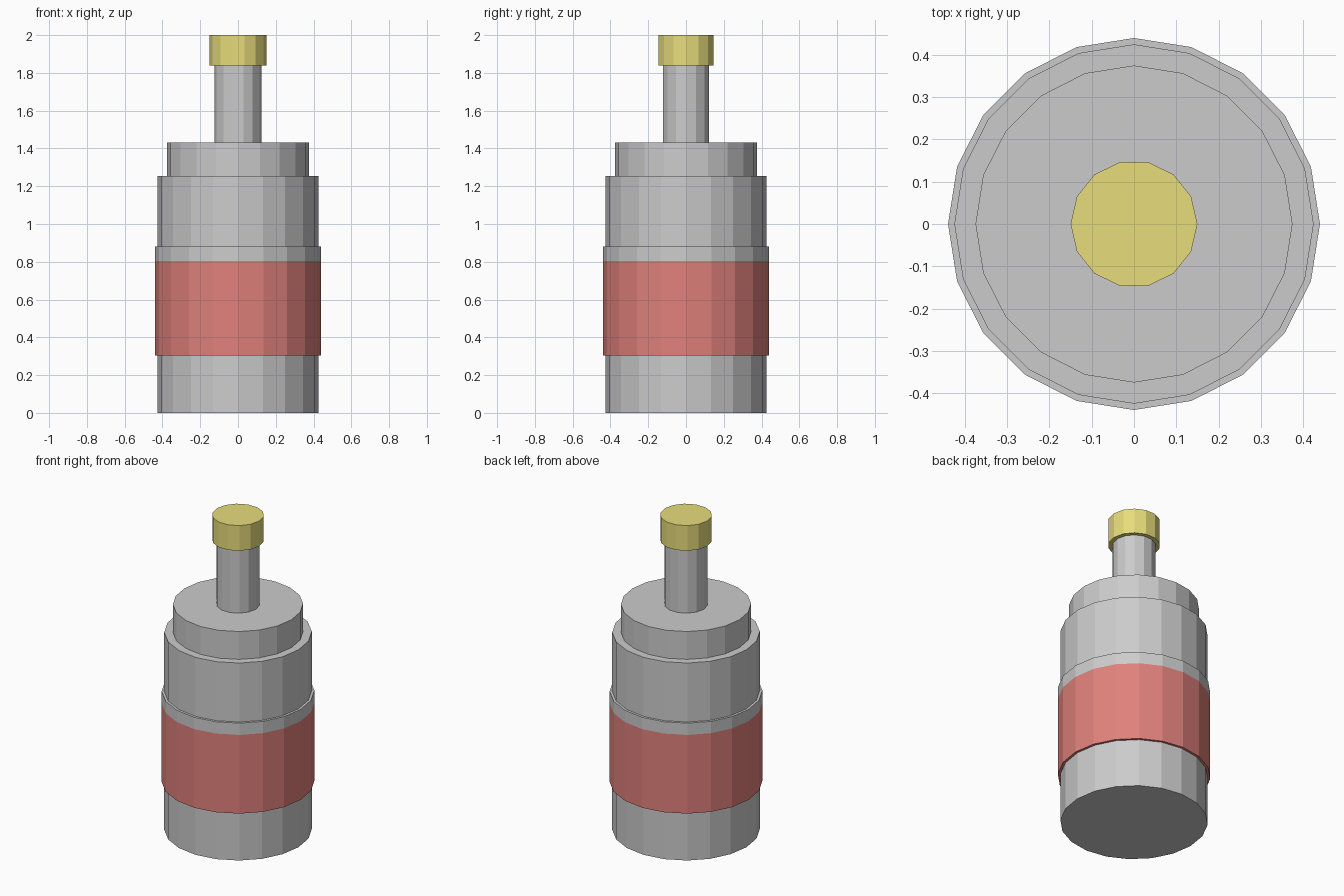
import bpy, bmesh
from math import cos, sin, tau

if "Cube" in bpy.data.objects:
    bpy.data.objects.remove(bpy.data.objects["Cube"])


def turned(name, profile, sides, color=None, bottom=False, top=False):
    """Revolve (radius, z) points, listed bottom to top, into a flat-faced part."""
    bm = bmesh.new()
    rings = [[bm.verts.new((r * cos(tau * i / sides), r * sin(tau * i / sides), z))
              for i in range(sides)] for r, z in profile]
    for low, high in zip(rings, rings[1:]):
        for i in range(sides):
            j = (i + 1) % sides
            bm.faces.new((low[i], low[j], high[j], high[i]))
    if bottom:
        bm.faces.new(rings[0][::-1])
    if top:
        bm.faces.new(rings[-1])
    mesh = bpy.data.meshes.new(name)
    bm.to_mesh(mesh)
    bm.free()
    obj = bpy.data.objects.new(name, mesh)
    bpy.context.collection.objects.link(obj)
    if color:
        mat = bpy.data.materials.new(name + "_paint")
        mat.diffuse_color = (*color, 1)
        mat.use_nodes = True
        mat.node_tree.nodes["Principled BSDF"].inputs["Base Color"].default_value = mat.diffuse_color
        mesh.materials.append(mat)
    return obj


# Canister base
turned("lower_body", [(0.425, 0), (0.425, 0.305)], 20, bottom=True)

# Raised red band with its underside lip
turned("red_band", [(0.425, 0.305), (0.44, 0.305), (0.44, 0.805)], 20,
       color=(0.75, 0.22, 0.2))

# Grey rim, upper body and stepped shoulder
turned("upper_body", [(0.44, 0.805), (0.44, 0.88), (0.425, 0.88), (0.425, 1.255),
                      (0.375, 1.255), (0.375, 1.432)], 20, top=True)

# Stem
turned("stem", [(0.125, 1.432), (0.125, 1.84)], 14)

# Yellow cap
turned("cap", [(0.15, 1.84), (0.15, 2.0)], 14, color=(0.8, 0.72, 0.2),
       bottom=True, top=True)
